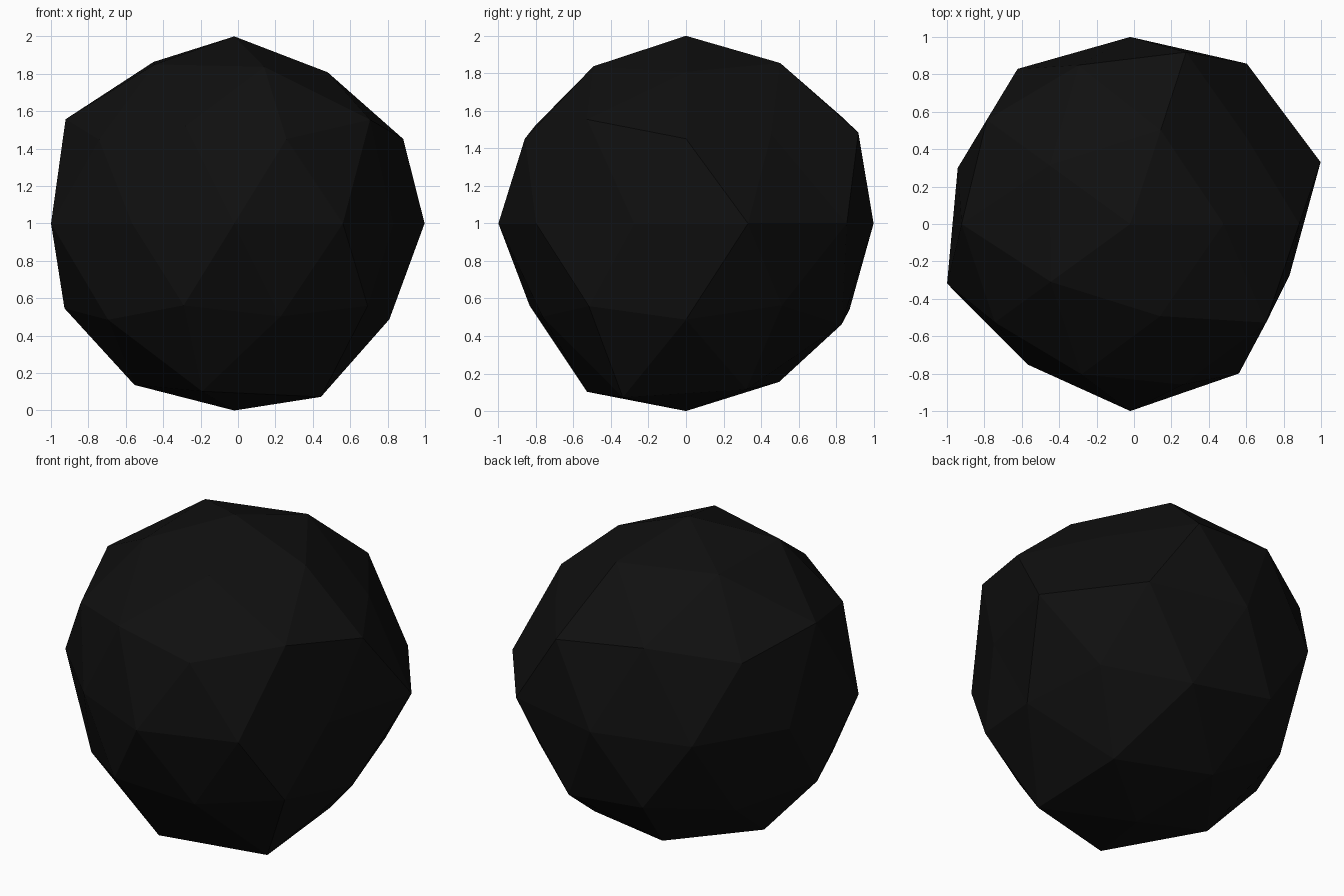
import bpy, bmesh, math
from mathutils import Vector

if "Cube" in bpy.data.objects:
    bpy.data.objects.remove(bpy.data.objects["Cube"])

# Ring height on the unit ball, first azimuth, radii counter-clockwise
RINGS = [
    (1.0, 0, [1.0]),
    (0.851, 0, [0.95, 1.005, 1.015, 1.0, 0.985]),
    (0.526, 36, [0.91, 1.05, 1.06, 0.993, 1.055]),
    (0.447, 0, [1.01, 1.08, 1.06, 1.0, 1.01]),
    (0.0, 18, [1.07, 1.06, 1.0, 1.025, 0.97, 1.03, 0.93, 1.0, 0.988, 0.895]),
    (-0.447, 36, [0.975, 1.025, 1.015, 0.98, 0.985]),
    (-0.526, 0, [0.975, 1.025, 0.98, 0.98, 0.945]),
    (-0.851, 36, [1.04, 0.993, 1.015, 1.055, 1.09]),
    (-1.0, 0, [1.0]),
]


def radius(co):
    """Radius of the lumpy ball in the direction of an icosphere vertex."""
    d = co.normalized()
    _, start, radii = min(RINGS, key=lambda ring: abs(ring[0] - d.z))
    n = len(radii)
    azimuth = math.degrees(math.atan2(d.y, d.x))
    return radii[round((azimuth - start) / (360 / n)) % n]


# Low-poly ball with its vertices pushed in and out
bm = bmesh.new()
bmesh.ops.create_icosphere(bm, subdivisions=2, radius=1.0)
for v in bm.verts:
    v.co = v.co.normalized() * radius(v.co) + Vector((-0.02, 0, 1))
bmesh.ops.recalc_face_normals(bm, faces=bm.faces)
mesh = bpy.data.meshes.new("rock")
bm.to_mesh(mesh)
bm.free()
rock = bpy.data.objects.new("rock", mesh)
bpy.context.collection.objects.link(rock)

# Near-black coal colour
mat = bpy.data.materials.new("coal_black")
mat.diffuse_color = (0.005, 0.005, 0.005, 1)
mat.use_nodes = True
mat.node_tree.nodes["Principled BSDF"].inputs["Base Color"].default_value = mat.diffuse_color
mesh.materials.append(mat)
